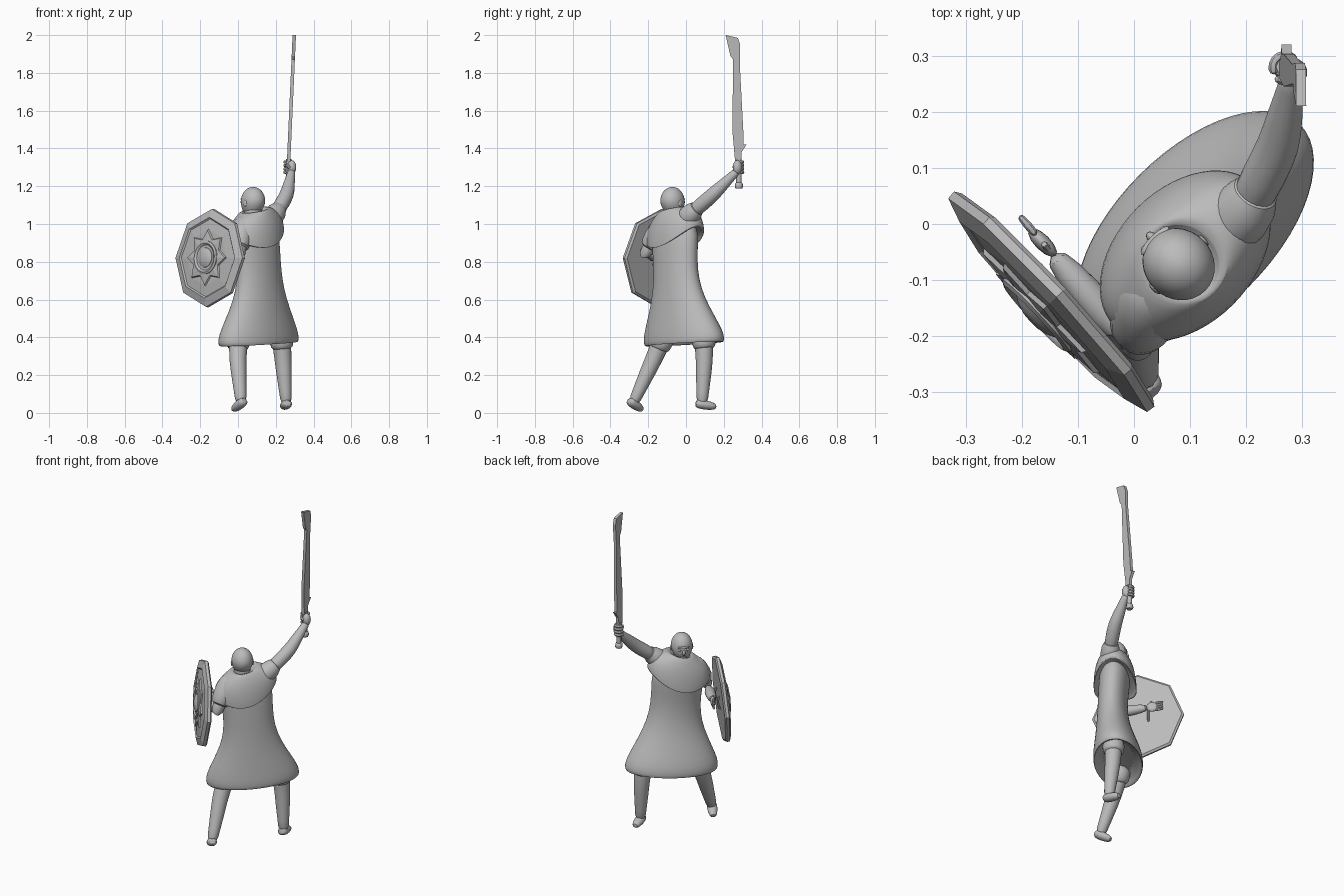
import bpy, bmesh, math
from mathutils import Vector, Matrix

cube = bpy.data.objects.get("Cube")
if cube:
    bpy.data.objects.remove(cube)

grey = bpy.data.materials.new("plain_grey")
grey.use_nodes = True
grey.diffuse_color = (0.5, 0.5, 0.5, 1)
grey.node_tree.nodes["Principled BSDF"].inputs["Base Color"].default_value = grey.diffuse_color

UP = Vector((0, 0, 1))
ACROSS = Vector((1, 1, 0)).normalized()      # shoulder line, towards the sword arm
FORWARD = Vector((-1, 1, 0)).normalized()    # the way the figure looks
TURN = Matrix.Rotation(math.radians(135), 4, "Z")


def finish(name, bm, smooth=True, subsurf=0):
    bmesh.ops.recalc_face_normals(bm, faces=bm.faces)
    mesh = bpy.data.meshes.new(name)
    bm.to_mesh(mesh)
    bm.free()
    mesh.materials.append(grey)
    ob = bpy.data.objects.new(name, mesh)
    bpy.context.scene.collection.objects.link(ob)
    if subsurf:
        ob.modifiers.new("Smooth", "SUBSURF").levels = subsurf
    bpy.ops.object.select_all(action="DESELECT")
    ob.select_set(True)
    bpy.context.view_layer.objects.active = ob
    if smooth:
        bpy.ops.object.shade_smooth_by_angle(angle=math.radians(45))


def oval(center, side, front, count):
    """Loop of points around a center, from its two half axes."""
    angles = [math.tau * k / count for k in range(count)]
    return [center + side * math.cos(a) + front * math.sin(a) for a in angles]


def skin(name, loops, smooth=True, subsurf=0):
    """Closed surface joining loops of equal length."""
    bm = bmesh.new()
    rows = [[bm.verts.new(p) for p in loop] for loop in loops]
    count = len(rows[0])
    for low, high in zip(rows, rows[1:]):
        for i in range(count):
            j = (i + 1) % count
            bm.faces.new((low[i], low[j], high[j], high[i]))
    bm.faces.new(rows[0])
    bm.faces.new(rows[-1])
    finish(name, bm, smooth, subsurf)


def limb(name, path, radii, count=10, side=UP, flat=1, subsurf=1):
    """Tube of changing radius along a path."""
    path = [Vector(p) for p in path]
    loops = []
    for i, (point, radius) in enumerate(zip(path, radii)):
        along = (path[min(i + 1, len(path) - 1)] - path[max(i - 1, 0)]).normalized()
        wide = along.cross(side).normalized()
        loops.append(oval(point, wide * radius, wide.cross(along) * radius * flat, count))
    skin(name, loops, subsurf=subsurf)


def garment(name, rings, pad, lean, droop):
    """Oval cloth rings (height, half width) around the body axis, which bows back at the waist."""
    widest = max(width for z, width in rings)
    loops = []
    for z, width in rings:
        bow = max(0, 1 - ((z - .7) / .25) ** 2) * .022
        center = Vector((.12 - z * .03, .02 - z * .08, z)) - FORWARD * bow
        depth = width * .45 + pad
        loop = oval(center, ACROSS * width, FORWARD * depth, 28)
        for p in loop:
            offset = p - center
            p.z += lean * offset.dot(ACROSS)
            p.z -= droop * (offset.dot(FORWARD) / depth) ** 2 * (width / widest) ** 6
        loops.append(loop)
    skin(name, loops, subsurf=1)


def blob(name, center, size):
    """Ellipsoid turned to the figure's facing: depth, width, height."""
    bm = bmesh.new()
    bmesh.ops.create_uvsphere(bm, u_segments=12, v_segments=8, radius=1)
    place = Matrix.Translation(center) @ TURN @ Matrix.Diagonal((*size, 1))
    bmesh.ops.transform(bm, matrix=place, verts=bm.verts)
    finish(name, bm)


# Robe, with the hem turned under, and shoulder cape with rolled collar
garment("robe", [(.42, .2), (.37, .24), (.36, .262), (.38, .27), (.42, .265), (.5, .225),
                 (.6, .175), (.7, .147), (.8, .143), (.9, .15), (.98, .15), (1.05, .07)],
        .02, .05, 0)
garment("shoulder_cape", [(.96, .15), (.94, .17), (.95, .181), (.985, .178), (1.03, .16),
                          (1.06, .11), (1.075, .08), (1.075, .06), (1.05, .04)], .042, .24, .08)

# Head, with the face pointing forward
HEAD = Vector((.08, -.072, 1.117))
limb("neck", [HEAD - UP * .11, HEAD - UP * .05, HEAD], (.054, .05, .048), side=FORWARD)
loops = []
for step in range(9):
    height = math.cos(math.pi * (step + .25) / 8.5)
    girth = (1 - height * height) ** .46
    jaw = 1 + .14 * min(height, 0)
    center = HEAD + UP * height * .08 - FORWARD * min(height, 0) * .012
    loops.append(oval(center, FORWARD * .071 * girth * jaw, ACROSS * .065 * girth * jaw, 16))
skin("head", loops, subsurf=1)
FACE = HEAD + FORWARD * .06
blob("nose", FACE + FORWARD * .008 - UP * .016, (.012, .009, .017))
blob("mouth", FACE - UP * .046, (.008, .018, .005))
blob("brow", FACE + UP * .016, (.01, .035, .007))
for label, sign in (("right", 1), ("left", -1)):
    blob(label + "_eye", FACE + ACROSS * sign * .023, (.009, .01, .007))
    blob(label + "_ear", HEAD + ACROSS * sign * .061 - UP * .008, (.013, .005, .018))

# Sword arm, raised
shoulder, elbow, wrist = Vector((.195, .015, 1.045)), Vector((.259, .14, 1.153)), Vector((.28, .25, 1.26))
cuff = shoulder.lerp(elbow, .4)
limb("right_sleeve", [(.14, -.02, 1), shoulder, cuff, cuff], (.066, .06, .05, .038), 12)
limb("right_arm", [shoulder, shoulder.lerp(elbow, .6), elbow, elbow.lerp(wrist, .5), wrist,
                   wrist.lerp(elbow, -.2)], (.04, .042, .041, .034, .023, .024))
GRIP = Vector((.268, .28, 1.3))
blob("right_palm", GRIP + Vector((.016, -.008, 0)), (.026, .024, .038))
for i in range(4):
    center = GRIP + UP * (.028 - .018 * i)
    curl = [math.radians(20 + 50 * k) for k in range(5)]
    limb("right_finger_%d" % (i + 1),
         [center + Vector((math.cos(a), math.sin(a), 0)) * .023 for a in curl],
         [.012 - .0005 * k for k in range(5)], 6)
limb("right_thumb", [GRIP + Vector(p) for p in ((.017, -.02, -.01), (0, -.027, .005), (-.018, -.02, .018))],
     (.013, .011, .008), 6)

# Sword: blade outline (y, z) given a thickness, slanting sideways as it rises
OUTLINE = [(.26, 1.33), (.245, 1.5), (.25, 1.87), (.235, 1.89), (.21, 2), (.275, 1.985),
           (.287, 1.95), (.285, 1.84), (.303, 1.5), (.305, 1.42), (.32, 1.42), (.294, 1.38), (.292, 1.33)]
skin("sword_blade", [[Vector((z * .045 + .208 + half, y, z)) for y, z in OUTLINE]
                     for half in (-.009, .009)], smooth=False)
limb("sword_grip", [GRIP - UP * .1, GRIP + UP * .045], (.014, .015), 8, FORWARD, subsurf=0)
limb("sword_pommel", [GRIP - UP * drop for drop in (.112, .105, .085, .08)],
     (.017, .022, .02, .014), 8, FORWARD, subsurf=0)

# Shield arm, bent behind the shield
shoulder, elbow, wrist = Vector((.02, -.13, .985)), Vector((.005, -.228, .822)), Vector((-.15, -.048, .845))
cuff = shoulder.lerp(elbow, .72)
limb("left_sleeve", [(.06, -.08, 1), shoulder, shoulder.lerp(cuff, .5), cuff, cuff],
     (.07, .066, .062, .055, .036), 12, FORWARD)
limb("left_arm", [shoulder, cuff, elbow, elbow.lerp(wrist, .2), elbow.lerp(wrist, .6), wrist],
     (.036, .039, .037, .036, .032, .022), 10, FORWARD)
REACH = (wrist - elbow).normalized()
blob("left_palm", wrist + REACH * .02, (.034, .014, .03))
for i in range(4):
    knuckle = wrist + REACH * .035 + UP * (.022 - .015 * i)
    limb("left_finger_%d" % (i + 1), [knuckle, knuckle + REACH * .03, knuckle + REACH * .05],
         (.009, .009, .007), 6)
limb("left_thumb", [wrist + UP * .015, wrist + REACH * .02 + UP * .04], (.01, .008), 6, FORWARD)

# Shield: octagon with bevelled rim, sun ring and boss
CENTER = Vector((-.151, -.142, .82))
NORMAL = Vector((-.72, -.67, .08)).normalized()
LEVEL = Vector((.68, -.73, 0)).normalized()
RISE = NORMAL.cross(LEVEL)


def disc(name, steps, count, smooth=True, valley=1):
    """Stacked rings (radius, depth) on the shield; valley pulls in every second point."""
    loops = []
    for radius, depth in steps:
        hub = CENTER + NORMAL * depth
        loop = oval(hub, LEVEL * radius, RISE * radius, count)
        loops.append([hub.lerp(p, valley if k % 2 else 1) for k, p in enumerate(loop)])
    skin(name, loops, smooth)


disc("shield", [(.25, -.02), (.262, -.012), (.26, .004), (.215, .018), (.207, .011), (.15, .018)],
     8, False)
disc("shield_sun", [(.155, .014), (.145, .026), (.1, .03)], 16, False, .7)
disc("shield_ring", [(.09, .02), (.088, .033), (.078, .038), (.068, .033), (.066, .028)], 32)
disc("shield_boss", [(.056, .02), (.052, .033), (.038, .04), (.02, .045)], 24)
for sign in (-1, 1):
    strap = [(-.04, .018), (-.02, .033), (.03, .033), (.05, .018)]
    limb("arm_strap", [CENTER + LEVEL * .06 * sign + RISE * up - NORMAL * back for up, back in strap],
         [.008] * 4, 6, LEVEL)

# Legs with gathered cuffs and boots
for label, hip, knee, ankle, toe in (
        ("right", (.22, .08, .5), (.235, .1, .33), (.256, .085, .045), (-.014, .07, -.012)),
        ("left", (.02, -.08, .5), (-.005, -.15, .33), (.016, -.28, .05), (-.04, .045, -.032))):
    hip, knee, ankle, toe = map(Vector, (hip, knee, ankle, toe))
    limb(label + "_leg", [hip, knee, knee.lerp(ankle, .4), knee.lerp(ankle, .8), ankle],
         (.06, .049, .044, .033, .032), 12, FORWARD)
    limb(label + "_cuff", [knee.lerp(hip, share) for share in (.6, .3, .1, .04)],
         (.06, .067, .061, .046), 12, FORWARD)
    limb(label + "_foot", [ankle + toe * share for share in (-.5, -.3, .2, .7, 1.1)],
         (.02, .03, .032, .027, .017), 10, UP, .85)
